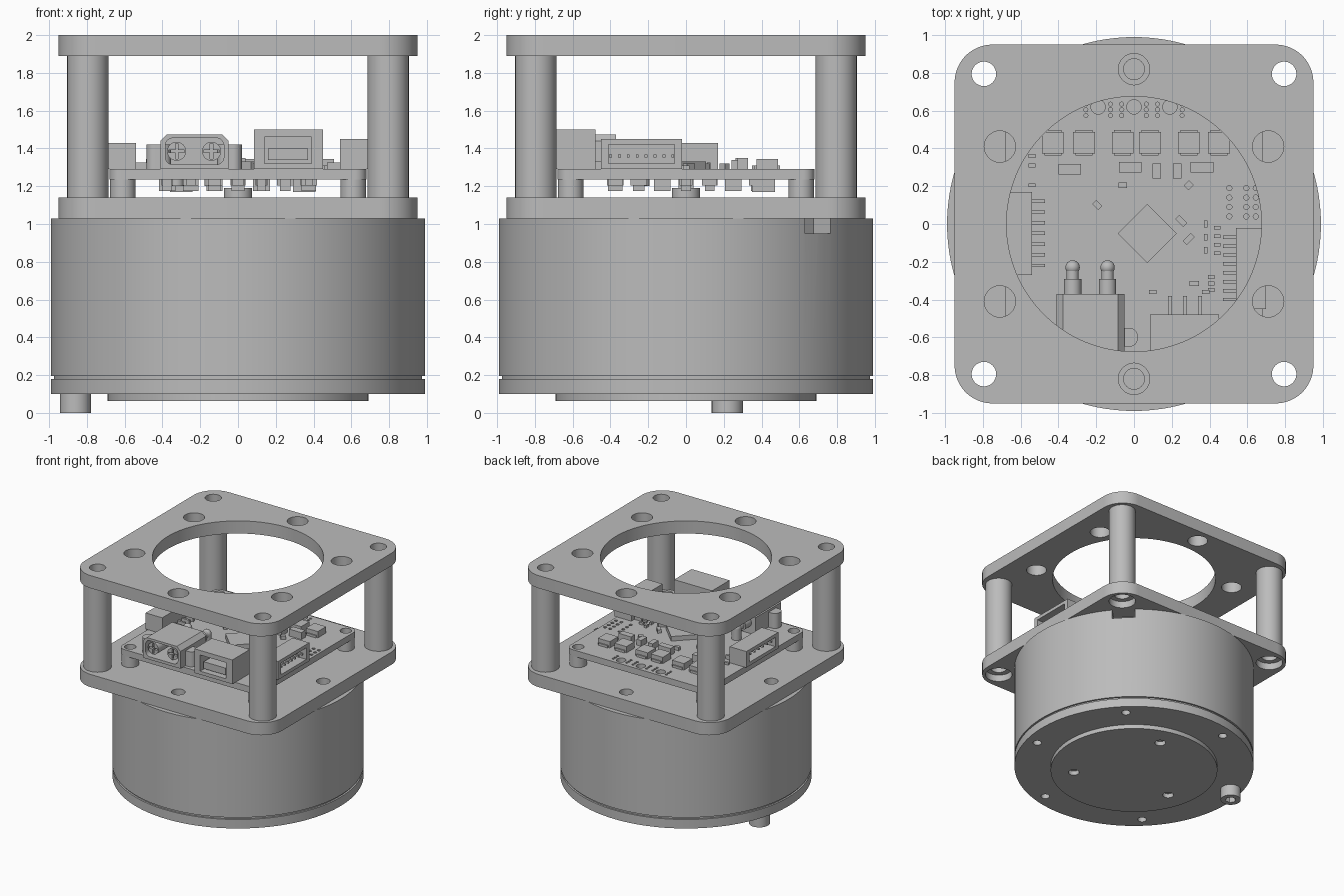
import bpy, bmesh, random
from math import sin, cos, pi, radians
from mathutils import Matrix, Vector

cube = bpy.data.objects.get("Cube")
if cube:
    bpy.data.objects.remove(cube)

grey = bpy.data.materials.new("plain_grey")
grey.use_nodes = True
tone = (0.5, 0.5, 0.5, 1)
grey.diffuse_color = tone
grey.node_tree.nodes["Principled BSDF"].inputs["Base Color"].default_value = tone

UP = Matrix.Identity(4)
ALONG_Y = Matrix(((1, 0, 0, 0), (0, 0, -1, 0), (0, 1, 0, 0), (0, 0, 0, 1)))  # (x, z) profile
ALONG_X = Matrix(((0, 0, 1, 0), (1, 0, 0, 0), (0, 1, 0, 0), (0, 0, 0, 1)))   # (y, z) profile
parts = []


# Outline helpers
def circle(x, y, r, n=32, turn=0):
    return [(x + r * cos(turn + 2 * pi * i / n), y + r * sin(turn + 2 * pi * i / n)) for i in range(n)]


def rect(x, y, w, h, turn=0):
    c, s = cos(turn), sin(turn)
    return [(x + c * a - s * b, y + s * a + c * b)
            for a, b in ((-w / 2, -h / 2), (w / 2, -h / 2), (w / 2, h / 2), (-w / 2, h / 2))]


def span(x0, x1, y0, y1):
    return [(x0, y0), (x1, y0), (x1, y1), (x0, y1)]


def rounded(x, y, w, h, r, n=10):
    pts = []
    for q, (sx, sy) in enumerate(((1, 1), (-1, 1), (-1, -1), (1, -1))):
        cx, cy = x + sx * (w / 2 - r), y + sy * (h / 2 - r)
        pts += [(cx + r * cos(pi / 2 * (q + i / n)), cy + r * sin(pi / 2 * (q + i / n))) for i in range(n + 1)]
    return pts


def plus(x, y, r, t):
    quarter = [(r, -t), (r, t), (t, t)]
    pts = []
    for _ in range(4):
        pts += [(x + a, y + b) for a, b in quarter]
        quarter = [(-b, a) for a, b in quarter]
    return pts


def ring(radius, count, r, start=0.0, skip=()):
    return [circle(radius * cos(start + 2 * pi * i / count), radius * sin(start + 2 * pi * i / count), r)
            for i in range(count) if i not in skip]


def corners(d, r):
    return [circle(x, y, r) for x in (-d, d) for y in (-d, d)]


# Extrude closed outlines (inner ones become holes) between two levels
def slab(name, loops, a, b, frame=UP):
    a, b = sorted((-a, -b) if frame is ALONG_Y else (a, b))
    curve = bpy.data.curves.new(name, 'CURVE')
    curve.dimensions, curve.fill_mode, curve.extrude = '2D', 'BOTH', (b - a) / 2
    for loop in loops:
        spline = curve.splines.new('POLY')
        spline.points.add(len(loop) - 1)
        for p, (x, y) in zip(spline.points, loop):
            p.co = (x, y, 0, 1)
        spline.use_cyclic_u = True
    temp = bpy.data.objects.new("temp", curve)
    bpy.context.collection.objects.link(temp)
    dg = bpy.context.evaluated_depsgraph_get()
    mesh = bpy.data.meshes.new_from_object(temp.evaluated_get(dg))
    bpy.data.objects.remove(temp)
    mesh.transform(frame @ Matrix.Translation((0, 0, (a + b) / 2)))
    bm = bmesh.new()
    bm.from_mesh(mesh)
    bmesh.ops.remove_doubles(bm, verts=bm.verts, dist=1e-5)
    bmesh.ops.recalc_face_normals(bm, faces=bm.faces)
    return finish(name, bm, mesh)


def finish(name, bm, mesh=None):
    mesh = mesh or bpy.data.meshes.new(name)
    bm.to_mesh(mesh)
    bm.free()
    mesh.name = name
    mesh.materials.clear()
    mesh.materials.append(grey)
    ob = bpy.data.objects.new(name, mesh)
    bpy.context.collection.objects.link(ob)
    parts.append(ob)
    return ob


# Subtract one part from another and discard the cutter
def cut(ob, cutter):
    mod = ob.modifiers.new("cut", 'BOOLEAN')
    mod.operation, mod.solver, mod.object = 'DIFFERENCE', 'EXACT', cutter
    dg = bpy.context.evaluated_depsgraph_get()
    mesh = bpy.data.meshes.new_from_object(ob.evaluated_get(dg))
    ob.modifiers.clear()
    ob.data = mesh
    parts.remove(cutter)
    bpy.data.objects.remove(cutter)


# Motor: housing with cable notch, groove, base disc, boss and screw
SEG = 128
screw_turn = radians(165.7)
housing = slab("motor_housing", [circle(0, 0, 0.99, SEG)], 0.195, 1.03)
cut(housing, slab("notch", [rect(0.7, 0.7, 0.26, 0.19, pi / 4)], 0.95, 1.1))
slab("motor_groove", [circle(0, 0, 0.975, SEG)], 0.17, 0.2)
slab("motor_base", [circle(0, 0, 0.99, SEG)] + ring(0.888, 6, 0.036, screw_turn, skip=(0,)), 0.1, 0.178)
slab("base_boss", [circle(0, 0, 0.69, SEG)] + ring(0.5, 3, 0.045, radians(75.7)), 0.062, 0.1)
sx, sy = 0.888 * cos(screw_turn), 0.888 * sin(screw_turn)
slab("base_screw_head", [circle(sx, sy, 0.083), circle(sx, sy, 0.045, 6)], 0, 0.05)
slab("base_screw_body", [circle(sx, sy, 0.083)], 0.05, 0.1)
slab("motor_shaft", [circle(0, 0, 0.075)], 1.1, 1.19)

# Frame: two plates joined by hollow standoffs
POST = 0.795
outline = rounded(0, 0, 1.9, 1.9, 0.2, 16)
lower = slab("lower_plate", [outline] + corners(POST, 0.065) + ring(0.82, 4, 0.055), 1.03, 1.14)
cut(lower, slab("counterbores", corners(POST, 0.11), 1, 1.09))
slab("upper_plate", [outline, circle(0, 0, 0.675, SEG)] + corners(POST, 0.065)
     + ring(0.82, 6, 0.083, pi / 2), 1.89, 2)
slab("standoffs", corners(POST, 0.11) + corners(POST, 0.065), 1.14, 1.89)

# Circuit board with mounting, phase-wire and header holes
TOP = 1.29
holes = corners(0.61, 0.045)
for x in (-0.19, 0, 0.19):
    holes.append(circle(x, 0.62, 0.038, 20))
    holes += [circle(x + 0.065 * i, y, 0.011, 8) for i in (-1, 1) for y in (0.575, 0.605, 0.635)]
holes += [circle(x, 0.04 + 0.05 * i, 0.014, 10) for x in (0.505, 0.595, 0.645) for i in range(4)]
slab("circuit_board", [rounded(0, 0, 1.36, 1.36, 0.06)] + holes, 1.235, TOP)
slab("board_spacers", corners(0.61, 0.068), 1.14, 1.235)

# Chips on the upper side of the board
FETS = (-0.43, -0.265, -0.06, 0.085, 0.29, 0.45)
slab("power_transistors", [rect(x, 0.43, 0.115, 0.115) for x in FETS], TOP, 1.345)
slab("transistor_tabs", [rect(x, 0.43, 0.09, 0.135) for x in FETS], TOP, 1.31)
slab("main_chip", [rect(0.07, -0.05, 0.22, 0.22, pi / 4)], TOP, 1.33)
slab("flat_capacitors", [rect(x, y, 0.12, 0.055) for x, y in ((-0.34, 0.29), (-0.02, 0.3), (0.36, 0.3))], TOP, 1.35)
slab("tall_capacitors", [rect(x, 0.28, 0.045, 0.08) for x in (0.12, 0.23)], TOP, 1.34)
slab("small_chips", [rect(-0.06, 0.205, 0.045, 0.03), rect(0.29, 0.205, 0.04, 0.035, pi / 4),
                     rect(-0.195, 0.1, 0.045, 0.03, -pi / 4), rect(0.25, 0.015, 0.06, 0.03, -pi / 4),
                     rect(0.29, -0.08, 0.06, 0.03, pi / 4), rect(0.32, -0.315, 0.05, 0.025),
                     rect(0.1, -0.36, 0.04, 0.02), rect(0.38, -0.36, 0.04, 0.02)], TOP, 1.32)
slab("resistors", [rect(0.44, -0.02 - 0.045 * i, 0.035, 0.02) for i in range(4)]
     + [rect(0.41, -0.28 - 0.035 * i, 0.035, 0.02) for i in range(3)]
     + [rect(0.38, -0.07 * i, 0.02, 0.035) for i in range(3)]
     + [rect(-0.54, y, 0.035, 0.02) for y in (0.205, 0.31, 0.36)], TOP, 1.31)

# Scattered parts on the lower side of the board
random.seed(4)
under = []
for i in range(-3, 4):
    for j in range(-3, 4):
        if abs(i) + abs(j) > 1:
            under.append(rect(i * 0.125, j * 0.125, random.uniform(0.04, 0.09), random.uniform(0.04, 0.09)))
slab("underside_parts_tall", under[::3], 1.175, 1.235)
slab("underside_parts_low", under[1::3] + under[2::3], 1.205, 1.235)
slab("underside_block", [rect(0.35, 0.41, 0.12, 0.12), rect(-0.3, 0.41, 0.12, 0.12)], 1.17, 1.235)

# Power connector: hollow shell, split contacts, ears and bent tails
mid = 1.385
shell = [(-0.41, TOP), (-0.05, TOP), (-0.05, 1.44), (-0.085, 1.475), (-0.375, 1.475), (-0.41, 1.44)]
slab("power_shell", [shell, rounded(-0.23, mid, 0.31, 0.14, 0.04)], -0.72, -0.45, ALONG_Y)
slab("power_back", [shell], -0.45, -0.37, ALONG_Y)
slab("power_ears", [rounded(x, -0.6, 0.13, 0.1, 0.045) for x in (-0.42, -0.045)], TOP, 1.42)
contacts = (-0.325, -0.14)
slab("power_contacts", [f for x in contacts for f in (circle(x, mid, 0.05), plus(x, mid, 0.042, 0.007))],
     -0.7, -0.45, ALONG_Y)
slab("power_collars", [circle(x, mid, 0.046) for x in contacts], -0.37, -0.29, ALONG_Y)
slab("power_tails", [circle(x, mid, 0.032) for x in contacts], -0.29, -0.23, ALONG_Y)
slab("power_legs", [circle(x, -0.23, 0.038) for x in contacts], 1.2, mid)
bm = bmesh.new()
for x in contacts:
    bmesh.ops.create_uvsphere(bm, u_segments=24, v_segments=12, radius=0.038,
                              matrix=Matrix.Translation(Vector((x, -0.23, mid))))
finish("power_elbows", bm)

# Front signal connector
slab("signal_shell", [span(0.085, 0.45, TOP, 1.5), span(0.14, 0.39, 1.32, 1.46)], -0.72, -0.52, ALONG_Y)
slab("signal_back", [span(0.085, 0.45, TOP, 1.5)], -0.52, -0.48, ALONG_Y)
slab("signal_tongue", [span(0.16, 0.37, 1.34, 1.4)], -0.7, -0.52, ALONG_Y)
slab("signal_pins", [rect(x, -0.43, 0.02, 0.1) for x in (0.19, 0.27, 0.35)], TOP, 1.33)


# Side connectors facing outwards
def side_connector(name, s, y0, y1, height, pins):
    x = 0.54 * s
    slab(name + "_back", [span(y0, y1, TOP, height)], x, x + 0.03 * s, ALONG_X)
    slab(name + "_shell", [span(y0, y1, TOP, height), span(y0 + 0.04, y1 - 0.04, 1.32, height - 0.03)],
         x, 0.7 * s, ALONG_X)
    step = (y1 - y0 - 0.1) / (pins - 1)
    ys = [y0 + 0.05 + step * i for i in range(pins)]
    slab(name + "_contacts", [rect(y, 1.36, 0.015, 0.015) for y in ys], x, 0.67 * s, ALONG_X)
    slab(name + "_feet", [rect(0.505 * s, y, 0.07, 0.018) for y in ys], TOP, 1.325)


side_connector("left_connector", 1, -0.45, -0.02, 1.45, 8)
side_connector("right_connector", -1, -0.27, 0.17, 1.43, 7)

# Smooth round walls, keep edges sharp
bpy.ops.object.select_all(action='DESELECT')
for ob in parts:
    ob.select_set(True)
bpy.context.view_layer.objects.active = parts[0]
bpy.ops.object.shade_smooth_by_angle(angle=radians(30))
